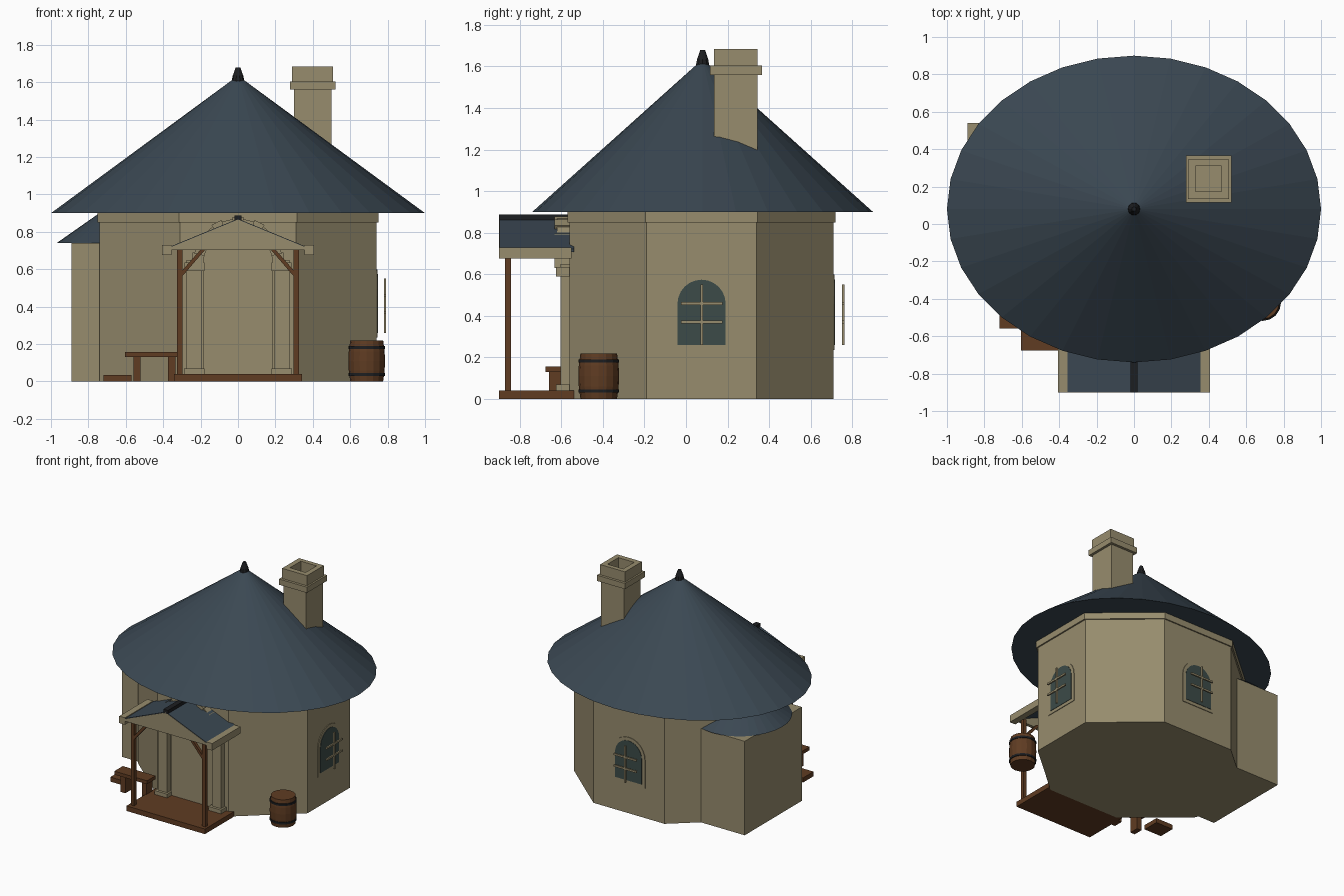
import bpy, bmesh, math
from mathutils import Matrix, Vector

if "Cube" in bpy.data.objects:
    bpy.data.objects.remove(bpy.data.objects["Cube"])


def mat(name, r, g, b):
    m = bpy.data.materials.new(name)
    m.diffuse_color = (r, g, b, 1)
    m.use_nodes = True
    m.node_tree.nodes["Principled BSDF"].inputs["Base Color"].default_value = m.diffuse_color
    return m


STONE = mat("tan_stone", 0.31, 0.265, 0.155)
SLATE = mat("blue_slate", 0.043, 0.064, 0.085)
WOOD = mat("brown_wood", 0.115, 0.045, 0.016)
IRON = mat("dark_iron", 0.012, 0.013, 0.015)
GLASS = mat("teal_glass", 0.045, 0.07, 0.065)


def finish(name, bm, material, matrix=None):
    bmesh.ops.recalc_face_normals(bm, faces=bm.faces)
    me = bpy.data.meshes.new(name)
    bm.to_mesh(me)
    bm.free()
    me.materials.append(material)
    ob = bpy.data.objects.new(name, me)
    if matrix is not None:
        ob.matrix_world = matrix
    bpy.context.collection.objects.link(ob)
    return ob


def prism(name, pts, a, b, material, axis="y", matrix=None):
    """Extrude a profile (x,z along y, or x,y along z) from a to b."""
    bm = bmesh.new()
    put = (lambda p, h: (p[0], h, p[1])) if axis == "y" else (lambda p, h: (p[0], p[1], h))
    lo = [bm.verts.new(put(p, a)) for p in pts]
    hi = [bm.verts.new(put(p, b)) for p in pts]
    bm.faces.new(lo)
    bm.faces.new(hi)
    n = len(pts)
    for i in range(n):
        j = (i + 1) % n
        bm.faces.new((lo[i], lo[j], hi[j], hi[i]))
    return finish(name, bm, material, matrix)


def box(name, x0, x1, y0, y1, z0, z1, material, matrix=None):
    return prism(name, [(x0, y0), (x1, y0), (x1, y1), (x0, y1)], z0, z1, material, "z", matrix)


def lathe(name, profile, centre, material, n=32, sx=1.0, sy=1.0):
    """Revolve (radius, z) rings around a vertical axis; the ends are capped."""
    bm = bmesh.new()
    rings = []
    for r, z in profile:
        if r == 0:
            rings.append([bm.verts.new((centre[0], centre[1], z))])
            continue
        rings.append([bm.verts.new((centre[0] + r * sx * math.cos(math.tau * i / n),
                                    centre[1] + r * sy * math.sin(math.tau * i / n), z))
                      for i in range(n)])
    for p, q in zip(rings, rings[1:]):
        for i in range(n):
            j = (i + 1) % n
            if len(q) == 1:
                bm.faces.new((p[i], p[j], q[0]))
            else:
                bm.faces.new((p[i], p[j], q[j], q[i]))
    for ring in (rings[0], rings[-1]):
        if len(ring) > 1:
            bm.faces.new(ring)
    return finish(name, bm, material)


def arch(w, z0, spring, n=12):
    return [(-w, z0), (w, z0)] + [(w * math.cos(math.pi * i / n), spring + w * math.sin(math.pi * i / n))
                                  for i in range(n + 1)]


# Walls and the band under the eaves
CY = 0.075
def octagon(k):
    a, b, c, d = 0.31 * k, 0.74 * k, 0.265 * k, 0.635 * k
    return [(x, y + CY) for x, y in
            ((a, d), (-a, d), (-b, c), (-b, -c), (-a, -d), (a, -d), (b, -c), (b, c))]

prism("walls", octagon(1), 0, 0.9, STONE, "z")
prism("eave_band", octagon(1.015), 0.85, 0.9, STONE, "z")

# Main roof with finial
lathe("main_roof", [(1, 0.9), (0, 1.635)], (0, 0.08), SLATE, 32, 1.0, 0.82)
lathe("roof_finial", [(0.034, 1.605), (0.028, 1.635), (0.012, 1.68)], (0, 0.08), IRON, 10)

# Side annex with its own low cone roof
box("annex_walls", -0.89, -0.40, -0.17, 0.54, 0, 0.74, STONE)
lathe("annex_roof", [(1, 0.74), (0, 0.985)], (-0.62, 0.185), SLATE, 32, 0.35, 0.37)

# Chimney: shaft, collar and hollow cap
box("chimney_shaft", 0.30, 0.50, 0.135, 0.345, 1.05, 1.57, STONE)
box("chimney_collar", 0.277, 0.52, 0.115, 0.365, 1.56, 1.605, STONE)
box("chimney_cap_front", 0.29, 0.507, 0.135, 0.175, 1.6, 1.685, STONE)
box("chimney_cap_back", 0.29, 0.507, 0.31, 0.345, 1.6, 1.685, STONE)
box("chimney_cap_left", 0.29, 0.33, 0.175, 0.31, 1.6, 1.685, STONE)
box("chimney_cap_right", 0.467, 0.507, 0.175, 0.31, 1.6, 1.685, STONE)

# Arched windows on the right and back walls, glazing bars standing off the wall
for side, angle, dist in (("right", 90, 0.74), ("back", 180, 0.635)):
    m = Matrix.Translation((0, CY, 0)) @ Matrix.Rotation(math.radians(angle), 4, "Z") \
        @ Matrix.Translation((0, -dist, 0))
    prism(side + "_window_frame", arch(0.142, 0.235, 0.458), -0.005, 0.002, STONE, "y", m)
    prism(side + "_window_glass", arch(0.116, 0.26, 0.458), -0.008, -0.004, GLASS, "y", m)
    box(side + "_window_mullion", -0.006, 0.006, -0.052, -0.04, 0.26, 0.55, STONE, m)
    for z in (0.37, 0.46):
        box(side + "_window_bar", -0.1, 0.1, -0.052, -0.04, z - 0.007, z + 0.007, STONE, m)

# Doorway: panel, pilasters and stone arch
prism("door_panel", arch(0.185, 0.04, 0.635), -0.57, -0.55, STONE)
for s in (-1, 1):
    side = "left" if s < 0 else "right"
    def mbox(name, x0, x1, *rest):
        return box(side + "_" + name, *sorted((s * x0, s * x1)), *rest)
    mbox("pilaster", 0.195, 0.275, -0.605, -0.55, 0.04, 0.65, STONE)
    mbox("pilaster_base", 0.18, 0.29, -0.625, -0.55, 0.04, 0.07, STONE)
    mbox("pilaster_capital", 0.18, 0.285, -0.625, -0.55, 0.59, 0.635, STONE)
    # Porch post, brace and eave beam
    mbox("porch_post", 0.297, 0.325, -0.87, -0.842, 0.03, 0.71, WOOD)
    prism(side + "_porch_brace", [(s * 0.30, 0.56), (s * 0.30, 0.592), (s * 0.20, 0.705), (s * 0.175, 0.705)],
          -0.868, -0.844, WOOD)
    mbox("porch_eave_beam", 0.355, 0.405, -0.9, -0.55, 0.675, 0.73, STONE)

N = 13
for i in range(N):
    a0, a1 = math.pi * i / N, math.pi * (i + 1) / N
    r = 0.25 if i % 2 == 0 else 0.24
    pts = [(rr * math.cos(a), 0.63 + rr * math.sin(a))
           for rr, a in ((0.185, a0), (r, a0), (r, a1), (0.185, a1))]
    prism("arch_stone", pts, -0.632 if i % 2 == 0 else -0.62, -0.55, STONE)

# Porch deck and gabled roof
box("porch_deck", -0.342, 0.342, -0.9, -0.54, 0, 0.04, WOOD)
prism("porch_roof", [(0, 0.87), (-0.36, 0.722), (-0.36, 0.708), (0, 0.856), (0.36, 0.708), (0.36, 0.722)],
      -0.898, -0.54, SLATE)
prism("porch_gable", [(-0.36, 0.703), (0.36, 0.703), (0.36, 0.718), (0, 0.866), (-0.36, 0.718)],
      -0.9, -0.875, STONE)
box("porch_ridge", -0.02, 0.02, -0.9, -0.54, 0.855, 0.888, IRON)

# Bench and low step beside the porch
box("bench_seat", -0.605, -0.32, -0.675, -0.57, 0.13, 0.157, WOOD)
for x in (-0.56, -0.375):
    box("bench_leg", x, x + 0.04, -0.66, -0.585, 0, 0.132, WOOD)
box("low_step", -0.72, -0.57, -0.56, -0.43, 0, 0.036, WOOD)

# Barrel with iron hoops
BC = (0.688, -0.42)
lathe("barrel", [(0.088, 0), (0.096, 0.06), (0.098, 0.11), (0.096, 0.16), (0.088, 0.22)], BC, WOOD, 16)
for z in (0.03, 0.175):
    lathe("barrel_hoop", [(0.098, z), (0.098, z + 0.016)], BC, IRON, 16)
